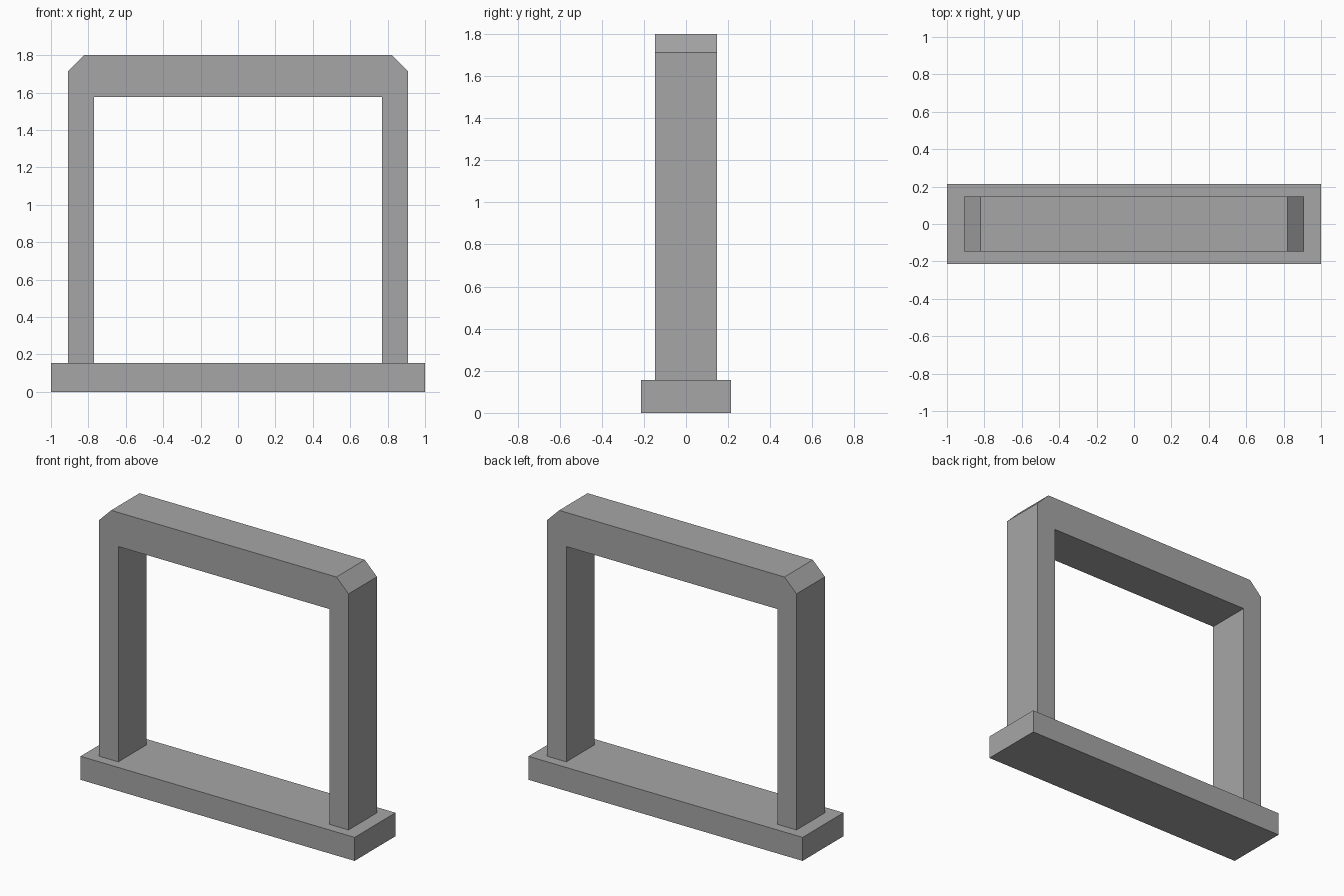
import bpy
import bmesh

cube = bpy.data.objects.get("Cube")
if cube:
    bpy.data.objects.remove(cube, do_unlink=True)

# Plain grey stone
stone = bpy.data.materials.new("grey_stone")
stone.use_nodes = True
colour = (0.38, 0.38, 0.38, 1.0)
stone.diffuse_color = colour
stone.node_tree.nodes["Principled BSDF"].inputs["Base Color"].default_value = colour


def extrude_profile(name, points, half_depth):
    """Extrude an x-z outline symmetrically along y."""
    bm = bmesh.new()
    face = bm.faces.new([bm.verts.new((x, -half_depth, z)) for x, z in points])
    result = bmesh.ops.extrude_face_region(bm, geom=[face], use_keep_orig=True)
    moved = [v for v in result["geom"] if isinstance(v, bmesh.types.BMVert)]
    bmesh.ops.translate(bm, verts=moved, vec=(0, 2 * half_depth, 0))
    bmesh.ops.recalc_face_normals(bm, faces=bm.faces)
    mesh = bpy.data.meshes.new(name)
    bm.to_mesh(mesh)
    bm.free()
    mesh.materials.append(stone)
    obj = bpy.data.objects.new(name, mesh)
    bpy.context.collection.objects.link(obj)
    return obj


def mirrored(half):
    """Complete a right-half outline with its mirror image."""
    return half + [(-x, z) for x, z in reversed(half)]


BASE_TOP = 0.155
OUTER, INNER = 0.91, 0.77
TOP, LINTEL_UNDERSIDE = 1.8, 1.575
CHAMFER = 0.088

# Base slab
extrude_profile("base", mirrored([(1.0, 0.0), (1.0, BASE_TOP)]), 0.213)

# Two posts and the lintel with chamfered corners, as one arch
arch_half = [
    (INNER, LINTEL_UNDERSIDE),
    (INNER, BASE_TOP),
    (OUTER, BASE_TOP),
    (OUTER, TOP - CHAMFER),
    (OUTER - CHAMFER, TOP),
]
extrude_profile("arch_frame", mirrored(arch_half), 0.148)
